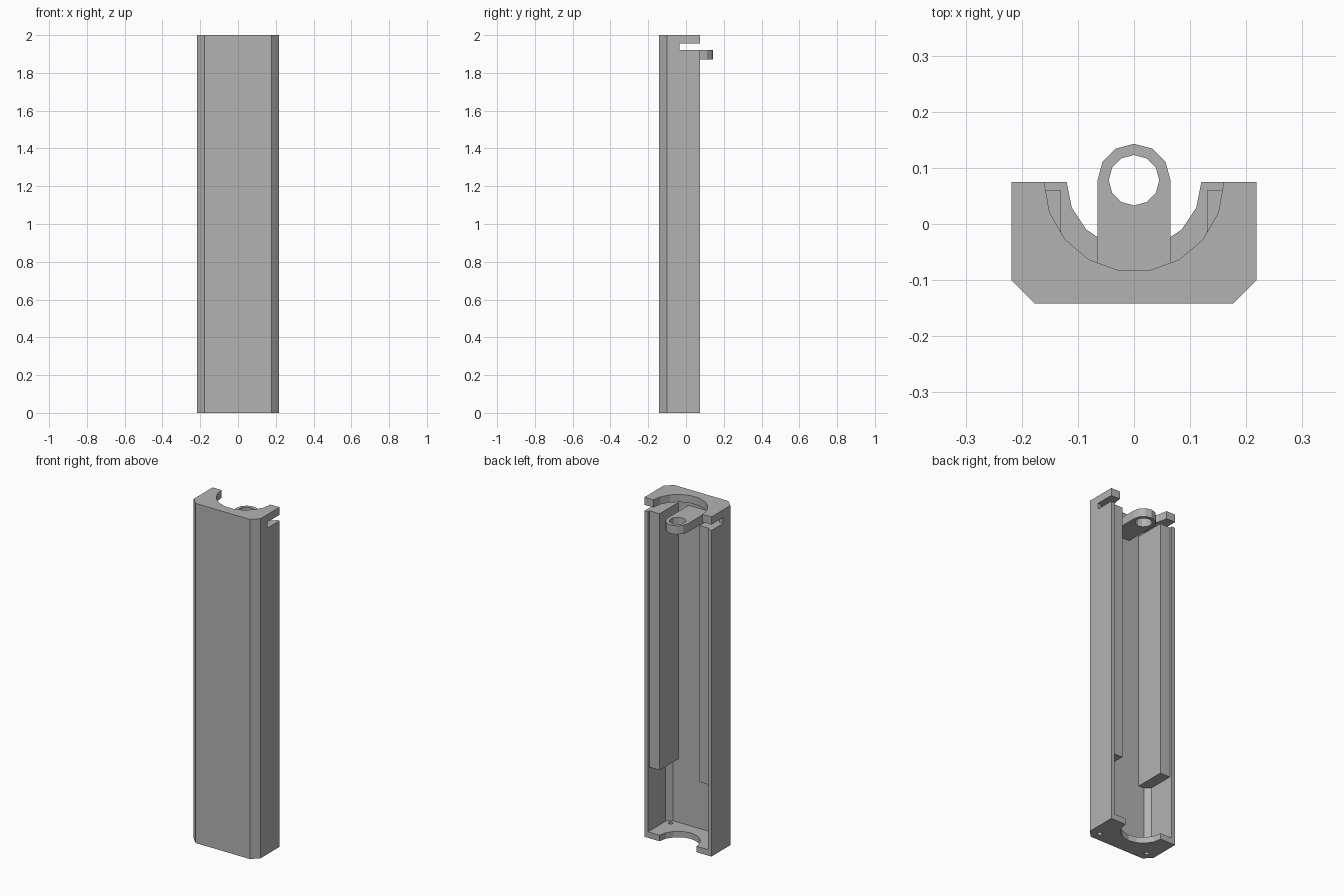
import bpy
import bmesh
from math import cos, sin, radians

cube = bpy.data.objects.get("Cube")
if cube:
    bpy.data.objects.remove(cube, do_unlink=True)

grey = bpy.data.materials.new("plain grey")
grey.use_nodes = True
colour = (0.45, 0.45, 0.45, 1)
grey.diffuse_color = colour
grey.node_tree.nodes["Principled BSDF"].inputs["Base Color"].default_value = colour

HEIGHT, BACK = 2.0, 0.075
SLOT_LOW, SLOT_HIGH = 1.92, 1.955
FLOOR = 0.035


def prism(name, outline, low, high):
    """Extrude a flat outline from one height to another."""
    bm = bmesh.new()
    face = bm.faces.new([bm.verts.new((x, y, low)) for x, y in outline])
    made = bmesh.ops.extrude_face_region(bm, geom=[face])["geom"]
    top = [v for v in made if isinstance(v, bmesh.types.BMVert)]
    bmesh.ops.translate(bm, verts=top, vec=(0, 0, high - low))
    bmesh.ops.recalc_face_normals(bm, faces=bm.faces)
    mesh = bpy.data.meshes.new(name)
    bm.to_mesh(mesh)
    bm.free()
    mesh.materials.append(grey)
    obj = bpy.data.objects.new(name, mesh)
    bpy.context.collection.objects.link(obj)
    return obj


def ring(x, y, radius, sides):
    steps = [radians(360 * i / sides) for i in range(sides)]
    return [(x + radius * cos(a), y + radius * sin(a)) for a in steps]


def box(x0, x1, y0, y1):
    return [(x0, y0), (x1, y0), (x1, y1), (x0, y1)]


def chamfered(half, front, back, cut):
    right = [(half - cut, front), (half, front + cut), (half, back)]
    return right + [(-x, y) for x, y in reversed(right)]


def carve(target, outline, low, high):
    """Cut a prism out of the target and discard the cutter."""
    cutter = prism("cutter", outline, low, high)
    cutter.hide_render = True
    mod = target.modifiers.new("cut", "BOOLEAN")
    mod.operation, mod.solver, mod.object = "DIFFERENCE", "EXACT", cutter
    bpy.context.view_layer.objects.active = target
    bpy.ops.object.modifier_apply(modifier=mod.name)
    bpy.data.objects.remove(cutter, do_unlink=True)


# Housing: chamfered block hollowed from the back
housing = prism("housing", chamfered(0.218, -0.142, BACK, 0.041), 0, HEIGHT)
carve(housing, chamfered(0.195, -0.117, BACK + 0.1, 0.028), FLOOR, SLOT_HIGH)

# Round notches in the end plates
carve(housing, ring(0, BACK, 0.16, 18), SLOT_HIGH - 0.01, HEIGHT + 0.1)
carve(housing, ring(0, BACK, 0.12, 16), -0.1, FLOOR + 0.01)

# Side slots under the top plate and screw holes in the floor
carve(housing, box(-0.3, 0.3, -0.035, 0.2), SLOT_LOW, SLOT_HIGH)
for side in (-1, 1):
    carve(housing, ring(side * 0.16, -0.088, 0.013, 12), -0.1, FLOOR + 0.01)

# Inner guide rails
for name, side in (("left_rail", 1), ("right_rail", -1)):
    prism(name, box(*sorted((side * 0.13, side * 0.2)), -0.119, 0.06), 0.41, SLOT_LOW)

# Ring tab reaching out of the back
arc = [p for p in ring(0, 0.078, 0.065, 12) if p[1] > 0.077]
tab = prism("ring_tab", arc + [(-0.065, -0.125), (0.065, -0.125)], 1.87, SLOT_LOW)
carve(tab, ring(0, 0.078, 0.045, 12), 1.8, HEIGHT)
